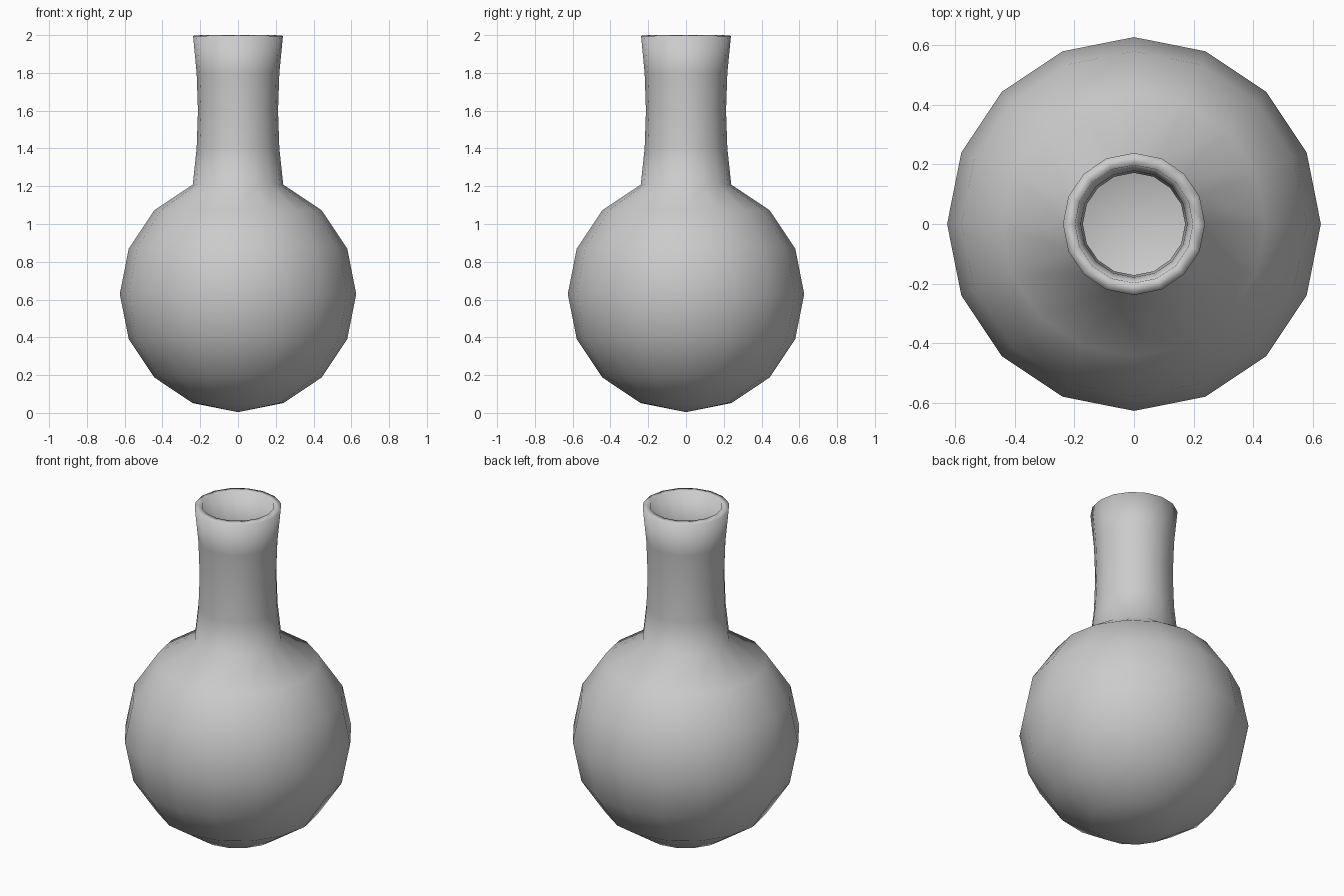
import bpy, bmesh, math

if "Cube" in bpy.data.objects:
    bpy.data.objects.remove(bpy.data.objects["Cube"])

SIDES = 16
RADIUS, CENTRE = 0.626, 0.63

# Round bulb profile from the bottom pole up to the shoulder, then the waisted neck
profile = [(RADIUS * math.sin(i * math.pi / 8), CENTRE - RADIUS * math.cos(i * math.pi / 8))
           for i in range(8)]
profile += [(0.219, 1.4), (0.212, 1.6), (0.219, 1.8), (0.238, 1.996)]

# Revolve the profile around z
bm = bmesh.new()
pole = bm.verts.new((0, 0, profile[0][1]))
rings = []
for r, z in profile[1:]:
    rings.append([bm.verts.new((r * math.cos(a), r * math.sin(a), z))
                  for a in (2 * math.pi * k / SIDES for k in range(SIDES))])
for k in range(SIDES):
    n = (k + 1) % SIDES
    bm.faces.new((pole, rings[0][n], rings[0][k]))
    for lower, upper in zip(rings, rings[1:]):
        bm.faces.new((lower[k], lower[n], upper[n], upper[k]))

mesh = bpy.data.meshes.new("flask")
bm.to_mesh(mesh)
bm.free()
flask = bpy.data.objects.new("flask", mesh)
bpy.context.collection.objects.link(flask)
mesh.polygons.foreach_set("use_smooth", [True] * len(mesh.polygons))

# Hollow wall, thickened inwards, open at the mouth
wall = flask.modifiers.new("wall", 'SOLIDIFY')
wall.thickness = 0.04
wall.offset = -1
wall.use_even_offset = True
